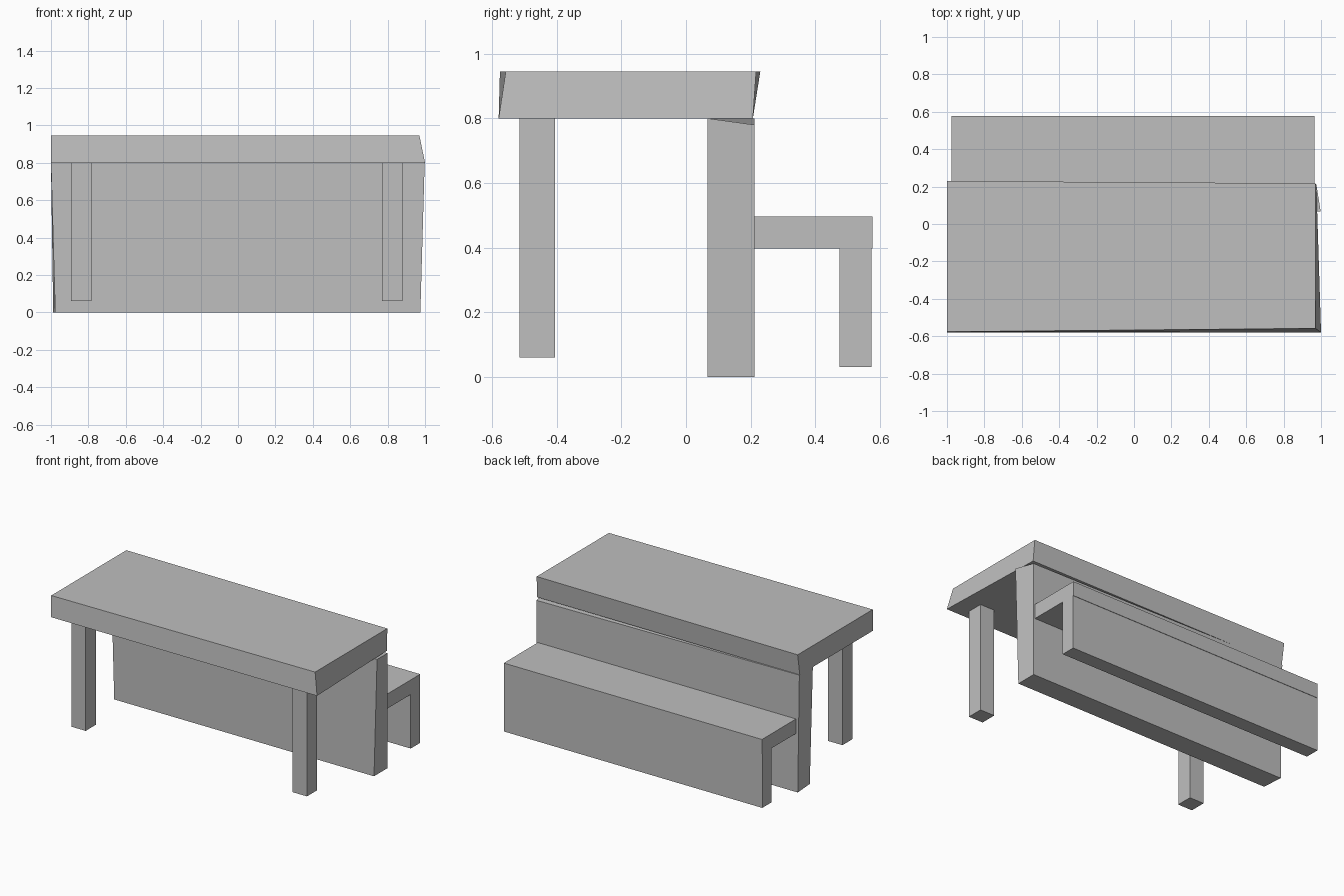
import bpy
import bmesh
from mathutils import Vector

cube = bpy.data.objects.get("Cube")
if cube:
    bpy.data.objects.remove(cube, do_unlink=True)

# Single grey finish
grey = bpy.data.materials.new("plain_grey")
grey.use_nodes = True
colour = (0.52, 0.52, 0.52, 1)
grey.diffuse_color = colour
grey.node_tree.nodes["Principled BSDF"].inputs["Base Color"].default_value = colour


def block(name, x, y, z, nudges=None):
    """Box between ranges; nudges moves corners keyed by side, e.g. (+1, -1, +1)."""
    bm = bmesh.new()
    bmesh.ops.create_cube(bm, size=2)
    for v in bm.verts:
        key = tuple(round(c) for c in v.co)
        v.co = Vector(r[0] if k < 0 else r[1] for r, k in zip((x, y, z), key))
        v.co += Vector((nudges or {}).get(key, (0, 0, 0)))
    mesh = bpy.data.meshes.new(name)
    bm.to_mesh(mesh)
    bm.free()
    mesh.materials.append(grey)
    obj = bpy.data.objects.new(name, mesh)
    bpy.context.collection.objects.link(obj)
    return obj


# Slightly crooked desk top
block("desk_top", (-1, 0.97), (-0.58, 0.21), (0.80, 0.945), {
    (1, -1, -1): (0.03, 0, 0),
    (1, 1, -1): (0.005, -0.003, 0),
    (-1, 1, -1): (0, -0.003, 0),
    (1, -1, 1): (0, 0.022, 0),
    (-1, -1, 1): (0, 0.004, 0),
    (1, 1, 1): (0, 0.007, 0),
    (-1, 1, 1): (0, 0.02, 0),
})

# Tapered upright panel, its top dipping at one back corner
block("upright_panel", (-1, 0.975), (0.067, 0.212), (0, 0.80), {
    (1, -1, 1): (0.023, 0, 0),
    (1, 1, 1): (0, 0, -0.02),
    (-1, -1, -1): (0.023, 0, 0),
    (-1, 1, -1): (0.012, 0, 0),
})

# Pair of front legs
for name, x in (("front_leg_a", -0.838), ("front_leg_b", 0.825)):
    block(name, (x - 0.054, x + 0.054), (-0.515, -0.405), (0.06, 0.80))

# Bench seat and its supporting board
block("bench_seat", (-0.975, 0.965), (0.212, 0.577), (0.397, 0.496))
block("bench_board", (-0.975, 0.965), (0.475, 0.574), (0.03, 0.397))
